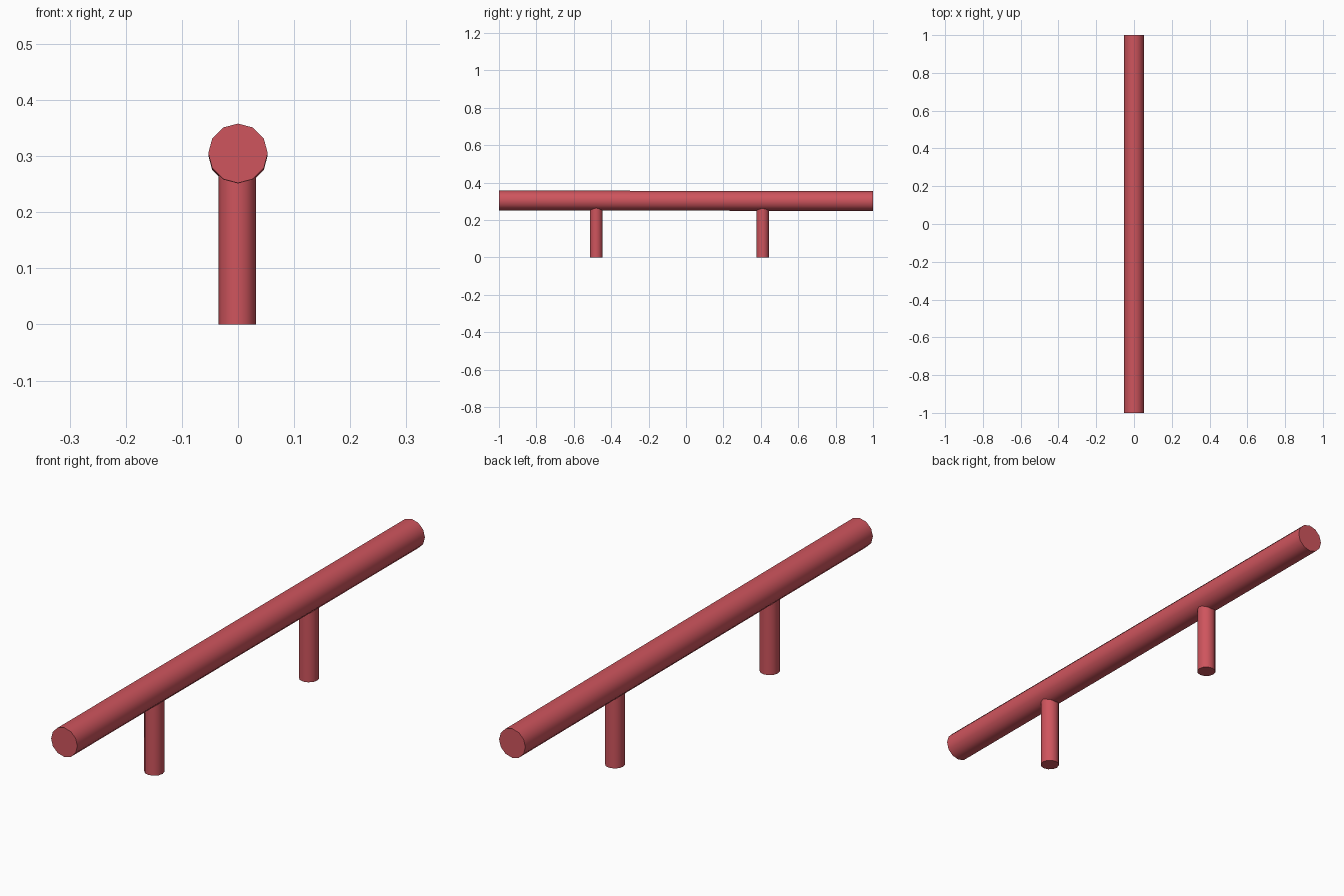
import bpy
import math
from mathutils import Vector

if "Cube" in bpy.data.objects:
    bpy.data.objects.remove(bpy.data.objects["Cube"])

red = bpy.data.materials.new("red_paint")
red.diffuse_color = (0.62, 0.09, 0.11, 1)
red.use_nodes = True
red.node_tree.nodes["Principled BSDF"].inputs["Base Color"].default_value = red.diffuse_color


def rod(name, start, end, radius, sides=12):
    """Smooth-sided capped cylinder between two points."""
    a, b = Vector(start), Vector(end)
    d = b - a
    # tilt about x only, so a polygon corner stays at the top
    tilt = -math.atan2(d.y, d.z)
    bpy.ops.mesh.primitive_cylinder_add(vertices=sides, radius=radius, depth=d.length,
                                        location=(a + b) / 2, rotation=(tilt, 0, 0))
    ob = bpy.context.object
    ob.name = name
    ob.data.materials.append(red)
    bpy.ops.object.shade_smooth_by_angle(angle=math.radians(40))
    return ob


# long top rail, dropping very slightly towards the back
rod("rail", (0, -1, 0.305), (0, 1, 0.3015), 0.053)

# two short posts, sunk into the rail
for name, y in (("front_post", -0.48), ("back_post", 0.41)):
    rod(name, (-0.001, y, 0), (-0.001, y, 0.29), 0.0335)
